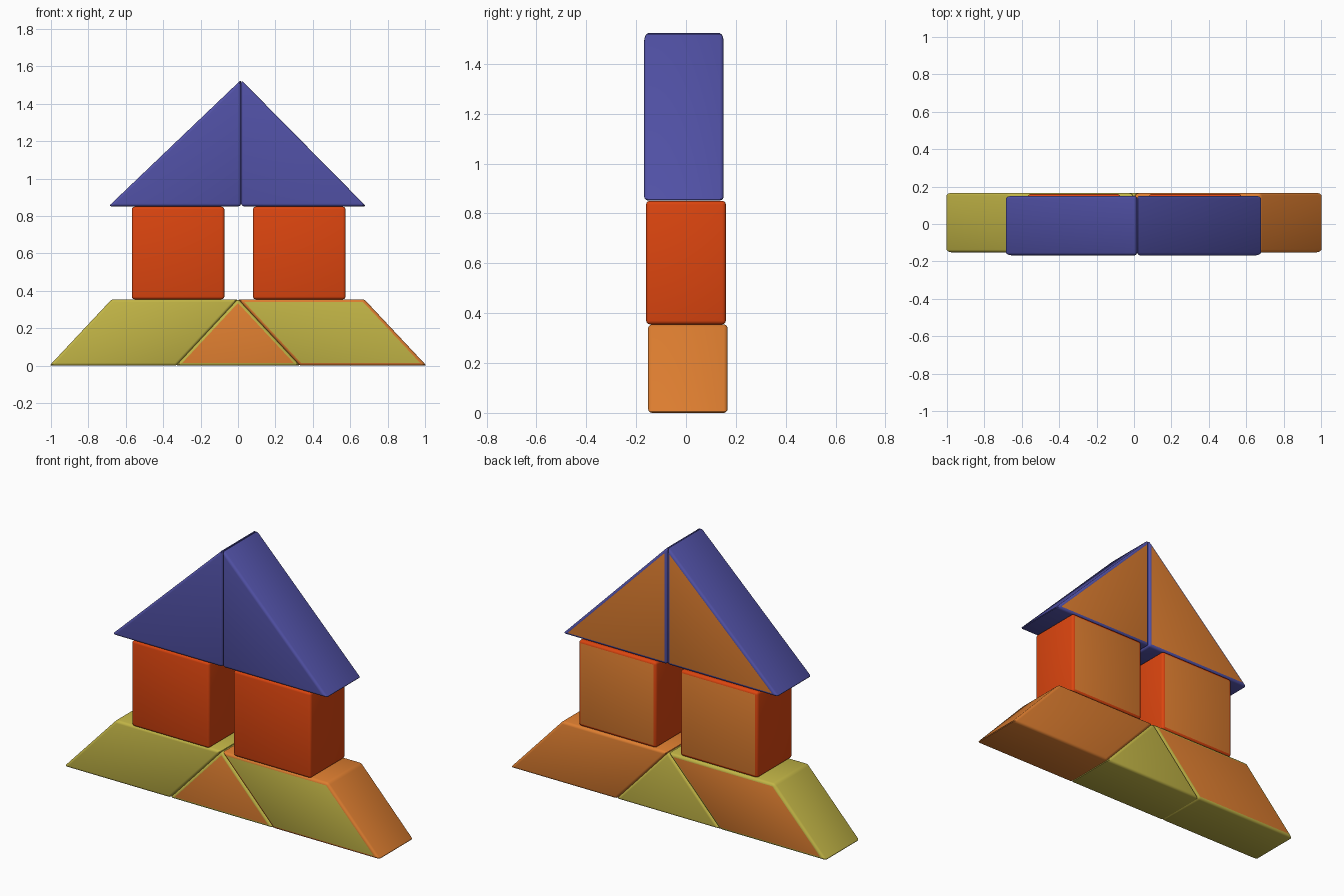
import bpy, bmesh

if "Cube" in bpy.data.objects:
    bpy.data.objects.remove(bpy.data.objects["Cube"])


def material(name, r, g, b):
    lin = [((c / 255 + 0.055) / 1.055) ** 2.4 if c > 10 else c / 255 / 12.92 for c in (r, g, b)]
    m = bpy.data.materials.new(name)
    m.diffuse_color = (*lin, 1)
    m.use_nodes = True
    m.node_tree.nodes["Principled BSDF"].inputs["Base Color"].default_value = m.diffuse_color
    return m


olive = material("olive", 194, 181, 70)
orange = material("orange", 222, 126, 48)
red = material("red", 220, 69, 15)
blue = material("blue", 82, 82, 168)


def block(name, profile, y0, y1, body, front=None, back=None, bevel=0.015):
    """Extrude an x-z profile along y, round its edges, colour front and back faces."""
    bm = bmesh.new()
    face = bm.faces.new([bm.verts.new((x, y0, z)) for x, z in profile])
    ext = bmesh.ops.extrude_face_region(bm, geom=[face])
    verts = [v for v in ext["geom"] if isinstance(v, bmesh.types.BMVert)]
    bmesh.ops.translate(bm, verts=verts, vec=(0, y1 - y0, 0))
    bmesh.ops.recalc_face_normals(bm, faces=bm.faces)
    bmesh.ops.bevel(bm, geom=bm.edges[:], offset=bevel, segments=3,
                    profile=0.5, affect='EDGES', clamp_overlap=True)
    bmesh.ops.recalc_face_normals(bm, faces=bm.faces)
    for f in bm.faces:
        f.material_index = 1 if f.normal.y < -0.99 else 2 if f.normal.y > 0.99 else 0
    me = bpy.data.meshes.new(name)
    bm.to_mesh(me)
    bm.free()
    for m in (body, front or body, back or body):
        me.materials.append(m)
    ob = bpy.data.objects.new(name, me)
    bpy.context.collection.objects.link(ob)
    bpy.ops.object.select_all(action='DESELECT')
    ob.select_set(True)
    bpy.context.view_layer.objects.active = ob
    bpy.ops.object.shade_smooth_by_angle(angle=0.6)


# base: two slanted blocks with a wedge between them
slant = [(-1.008, 0), (-0.33, 0), (0, 0.355), (-0.675, 0.355)]
block("left_base", slant, -0.152, 0.167, olive, back=orange)
block("right_base", [(-x, z) for x, z in slant], -0.152, 0.167, orange, front=olive)
block("middle_wedge", [(-0.332, 0), (0.332, 0), (0, 0.357)], -0.152, 0.167, olive, front=orange)

# two upright square blocks
for name, x in (("left_wall", -0.568), ("right_wall", 0.08)):
    block(name, [(x, 0.355), (x + 0.495, 0.355), (x + 0.495, 0.85), (x, 0.85)],
          -0.16, 0.16, red, back=orange)

# roof: two right-angled wedges meeting in the middle
for name, tip, mid in (("left_roof", -0.692, 0.016), ("right_roof", 0.685, 0.017)):
    block(name, [(tip, 0.852), (mid, 0.852), (mid, 1.528)], -0.168, 0.151, blue, back=orange)
